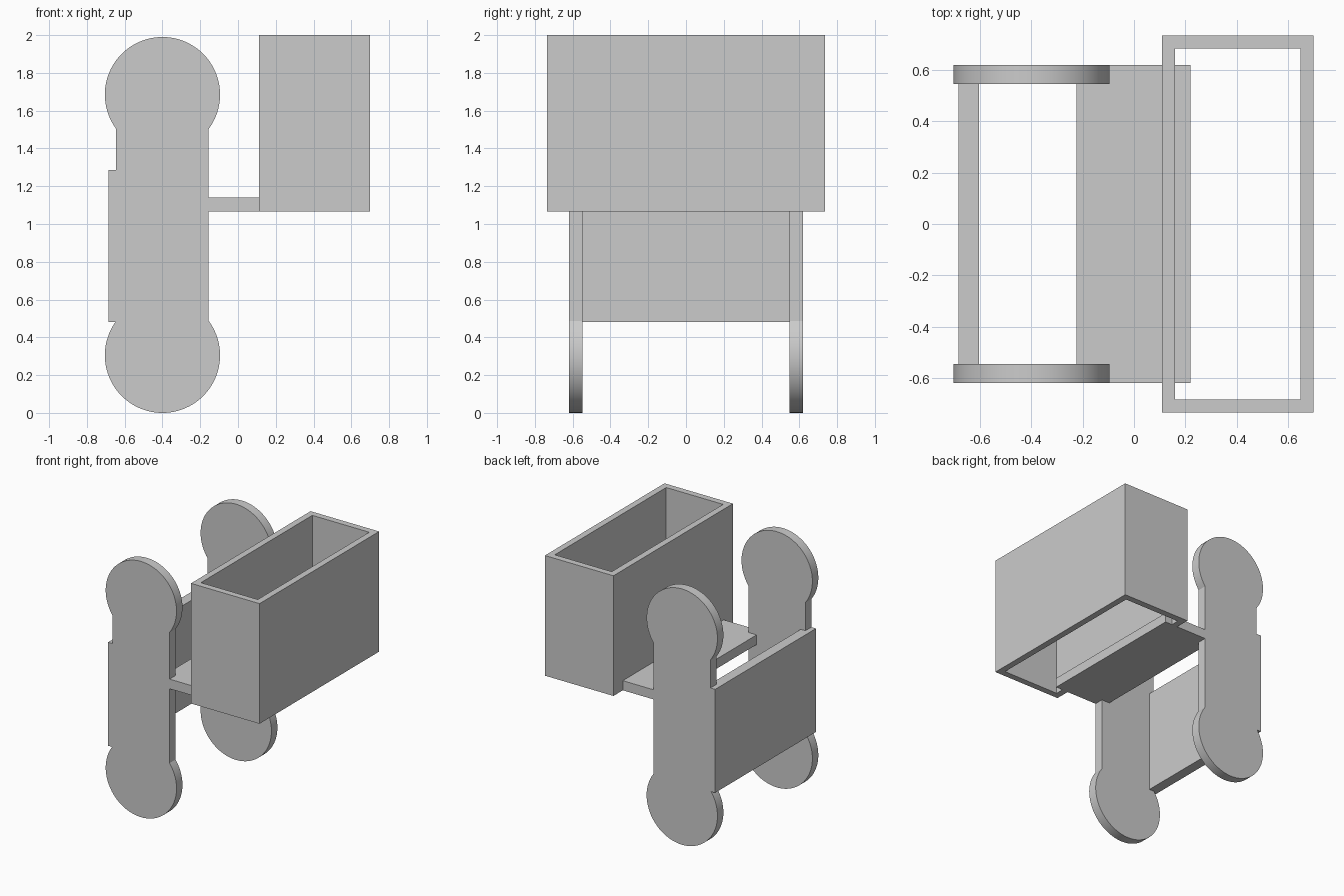
import bpy
import bmesh
from math import asin, cos, pi, radians, sin

cube = bpy.data.objects.get("Cube")
if cube:
    bpy.data.objects.remove(cube, do_unlink=True)

grey = bpy.data.materials.new("plain grey")
grey.use_nodes = True
colour = (0.6, 0.6, 0.6, 1)
grey.diffuse_color = colour
grey.node_tree.nodes["Principled BSDF"].inputs["Base Color"].default_value = colour


def finish(name, bm):
    bmesh.ops.recalc_face_normals(bm, faces=bm.faces)
    mesh = bpy.data.meshes.new(name)
    bm.to_mesh(mesh)
    bm.free()
    mesh.materials.append(grey)
    obj = bpy.data.objects.new(name, mesh)
    bpy.context.collection.objects.link(obj)
    return obj


def board(name, x0, x1, half_y, z0, z1):
    bm = bmesh.new()
    bmesh.ops.create_cube(bm, size=1)
    for v in bm.verts:
        v.co = ((x0 + x1) / 2 + v.co.x * (x1 - x0), v.co.y * 2 * half_y,
                (z0 + z1) / 2 + v.co.z * (z1 - z0))
    return finish(name, bm)


# Side plates: a straight bar with a large disc at each end, as one outline
CX, RADIUS, HALF_BAR = -0.4, 0.305, 0.245
LOW, HIGH = 0.305, 1.685
STEPS = 64


def side_plate(name, y0, y1):
    neck = asin(HALF_BAR / RADIUS)
    sweep = 2 * (pi - neck)
    outline = []
    for centre, way in ((HIGH, 1), (LOW, -1)):
        for i in range(STEPS + 1):
            a = neck + sweep * i / STEPS
            outline.append((CX + way * RADIUS * sin(a), centre - way * RADIUS * cos(a)))
    bm = bmesh.new()
    face = bm.faces.new([bm.verts.new((x, y0, z)) for x, z in outline])
    grown = bmesh.ops.extrude_face_region(bm, geom=[face], use_keep_orig=True)
    for v in grown["geom"]:
        if isinstance(v, bmesh.types.BMVert):
            v.co.y = y1
    obj = finish(name, bm)
    bpy.ops.object.select_all(action="DESELECT")
    obj.select_set(True)
    bpy.context.view_layer.objects.active = obj
    bpy.ops.object.shade_smooth_by_angle(angle=radians(30))


side_plate("front_side_plate", -0.62, -0.547)
side_plate("back_side_plate", 0.547, 0.62)

# Upright panel and shelf joining the two plates
board("upright_panel", -0.685, -0.605, 0.62, 0.48, 1.285)
board("shelf", -0.225, 0.22, 0.62, 1.065, 1.14)


# Rectangular box frame, open at the top and the bottom
def open_box(name, x0, x1, half_y, z0, z1, wall):
    bm = bmesh.new()
    rings = []
    for inset, z in ((0, z0), (0, z1), (wall, z1), (wall, z0)):
        a, b, h = x0 + inset, x1 - inset, half_y - inset
        rings.append([bm.verts.new((x, y, z)) for x, y in ((a, -h), (b, -h), (b, h), (a, h))])
    for r in range(4):
        this, after = rings[r], rings[(r + 1) % 4]
        for i in range(4):
            j = (i + 1) % 4
            bm.faces.new((this[i], this[j], after[j], after[i]))
    return finish(name, bm)


open_box("open_box", 0.11, 0.7, 0.735, 1.065, 2, 0.05)
